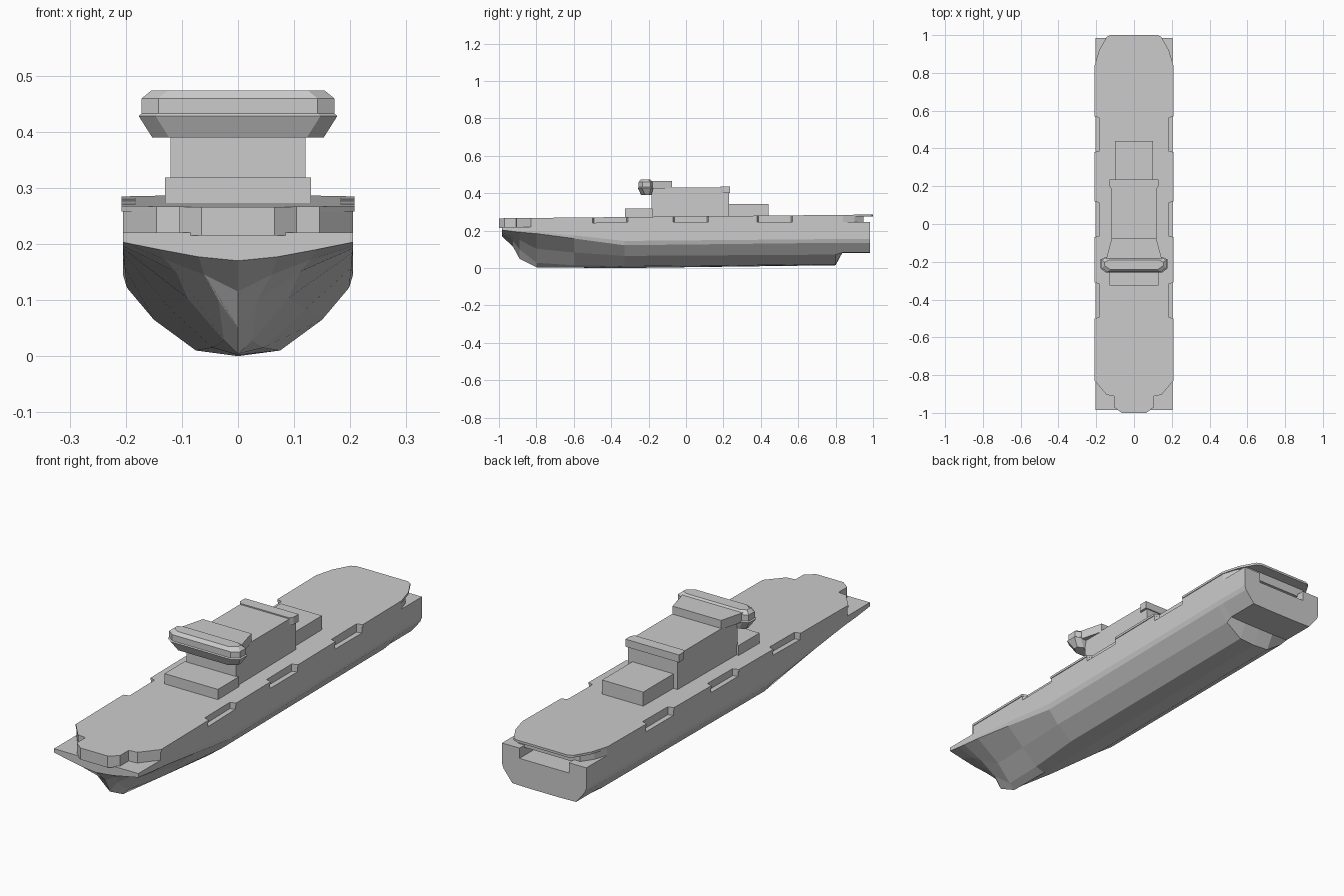
import bpy, bmesh

if "Cube" in bpy.data.objects:
    bpy.data.objects.remove(bpy.data.objects["Cube"])


def finish(name, bm):
    bmesh.ops.recalc_face_normals(bm, faces=bm.faces)
    mesh = bpy.data.meshes.new(name)
    bm.to_mesh(mesh)
    bm.free()
    obj = bpy.data.objects.new(name, mesh)
    bpy.context.collection.objects.link(obj)
    return obj


def loft(name, rings):
    """Skin closed rings of equal length and cap both ends."""
    bm = bmesh.new()
    loops = [[bm.verts.new(p) for p in ring] for ring in rings]
    n = len(loops[0])
    for a, b in zip(loops, loops[1:]):
        for i in range(n):
            j = (i + 1) % n
            bm.faces.new((a[i], a[j], b[j], b[i]))
    bm.faces.new(loops[0])
    bm.faces.new(loops[-1])
    return finish(name, bm)


def mirrored(half):
    """Close a right-hand half plan of (x, y) points across x = 0."""
    return half + [(-x, y) for x, y in reversed(half)]


def prism(name, half, z0, z1):
    plan = mirrored(half)
    return loft(name, [[(x, y, f(y)) for x, y in plan] for f in (z0, z1)])


def box(name, hx, y0, y1, z0, z1):
    return prism(name, [(hx, y0), (hx, y1)], lambda y: z0, lambda y: z1)


def deck_z(y):
    return 0.276 + 0.010 * y


# Hull: sections from bow to stern (y, top height, half section from the keel up)
sections = [
    (-0.985, 0.22, [(0, .170), (.07, .177), (.14, .190), (.205, .203), (.205, .207)]),
    (-0.925, 0.22, [(0, .115), (.06, .145), (.13, .172), (.205, .196), (.205, .203)]),
    (-0.89, 0.22, [(0, .050), (.035, .100), (.11, .150), (.205, .192), (.205, .20)]),
    (-0.80, 0.22, [(0, .004), (.025, .028), (.09, .103), (.204, .184), (.205, .193)]),
    (-0.60, 0.24, [(0, .002), (.045, .015), (.12, .083), (.202, .158), (.205, .175)]),
    (-0.33, 0.245, [(0, 0), (.075, .010), (.15, .065), (.198, .122), (.205, .145)]),
    (0.80, 0.245, [(0, .015), (.075, .020), (.15, .072), (.198, .135), (.205, .155)]),
    (0.835, 0.245, [(0, .08), (.075, .08), (.155, .082), (.198, .135), (.205, .155)]),
    (0.985, 0.245, [(0, .08), (.075, .08), (.155, .082), (.198, .135), (.205, .155)]),
]
rings = []
for y, top, half in sections:
    half = half + [(.205, top)]
    ring = half + [(-x, z) for x, z in reversed(half[1:])]
    rings.append([(x, y, z) for x, z in ring])
hull = loft("hull", rings)

# Stern opening cut into the transom
cutter = box("stern_opening_cutter", 0.12, 0.86, 1.1, 0.20, 0.30)
cutter.hide_render = True
cutter.hide_viewport = True
cut = hull.modifiers.new("stern_opening", "BOOLEAN")
cut.operation = "DIFFERENCE"
cut.solver = "EXACT"
cut.object = cutter

# Deck outline with boat recesses along the sides
bow = [(.065, -1), (.105, -.97), (.105, -.91), (.145, -.905), (.205, -.83)]
recesses = []
for y0, y1 in ((-.5, -.31), (-.07, .12), (.38, .57)):
    recesses += [(.205, y0), (.183, y0 + .008), (.183, y1 - .008), (.205, y1)]
upper_stern = [(.205, .84), (.185, .90), (.15, .95)]
deck_stern = [(.205, .84), (.185, .92), (.145, .99), (.125, 1)]

prism("upper_hull", bow + recesses + upper_stern,
      lambda y: 0.215 if y < -.8 else 0.235, lambda y: deck_z(y) - .006)
flight = [(x + .003 if x > .2 else x, y) for x, y in bow + recesses + deck_stern]
prism("flight_deck", flight, lambda y: deck_z(y) - .010, deck_z)

# Superstructure blocks
box("front_deckhouse", .13, -.325, -.18, .26, .318)
box("main_deckhouse", .12, -.245 + .06, .23, .26, .43)
box("rear_deckhouse", .10, .22, .44, .26, .342)
prism("rear_cornice", [(.12, .185), (.13, .20), (.13, .235)],
      lambda y: .402, lambda y: .435)


# Wraparound bridge: stacked chamfered outlines
def bridge_ring(hx, front, back, z):
    half = [(hx - .03, front), (hx, front + .022), (hx, back - .012), (hx - .025, back)]
    return [(x, y, z) for x, y in mirrored(half)]


loft("bridge", [bridge_ring(.153, -.240, -.185, .39),
                bridge_ring(.177, -.258, -.175, .428),
                bridge_ring(.172, -.254, -.178, .432),
                bridge_ring(.172, -.254, -.178, .459),
                bridge_ring(.155, -.242, -.19, .473)])
prism("bridge_rear", [(.15, -.20), (.143, -.17), (.118, -.075)],
      lambda y: .425, lambda y: .465)
